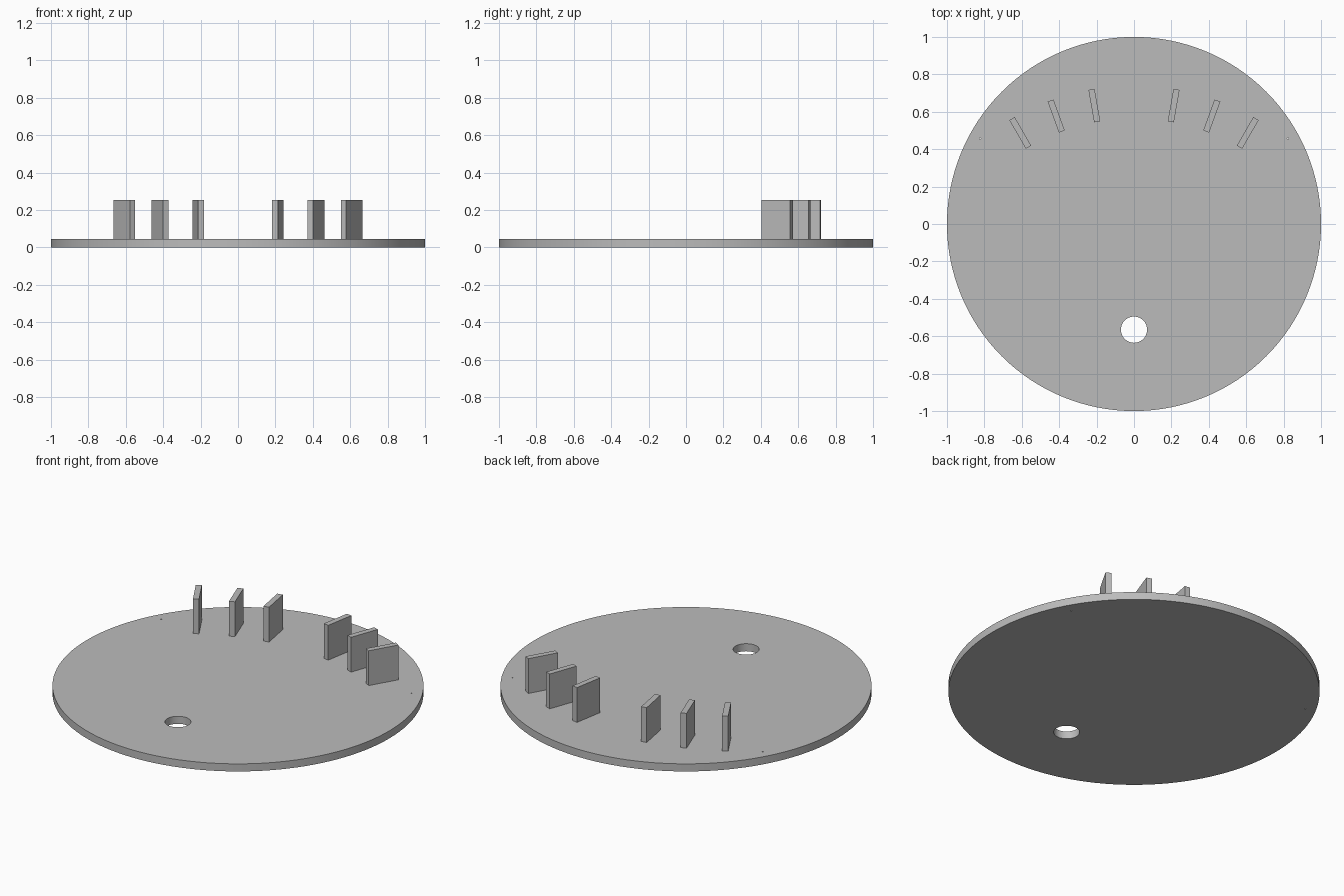
import bpy
import math

default = bpy.data.objects.get("Cube")
if default:
    bpy.data.objects.remove(default, do_unlink=True)

DISC_TOP = 0.045
FIN_TOP = 0.252

# Single plain grey
grey = bpy.data.materials.new("plain_grey")
grey.use_nodes = True
colour = (0.5, 0.5, 0.5, 1.0)
grey.diffuse_color = colour
grey.node_tree.nodes["Principled BSDF"].inputs["Base Color"].default_value = colour


def cylinder(name, radius, x, y, bottom, top, sides):
    bpy.ops.mesh.primitive_cylinder_add(
        vertices=sides, radius=radius, depth=top - bottom,
        location=(x, y, (bottom + top) / 2))
    obj = bpy.context.object
    obj.name = name
    obj.data.materials.append(grey)
    return obj


# Round base plate
base = cylinder("base_disc", 1.0, 0, 0, 0, DISC_TOP, 128)

# Finger hole and two pin holes cut through the plate
holes = [("finger_hole", 0.07, 0, -0.565, 48),
         ("left_pin_hole", 0.004, 0.823, 0.455, 12),
         ("right_pin_hole", 0.004, -0.823, 0.455, 12)]
for name, radius, x, y, sides in holes:
    cutter = cylinder(name + "_cutter", radius, x, y, -0.1, 0.15, sides)
    cutter.hide_render = True
    cutter.hide_viewport = True
    cut = base.modifiers.new(name, "BOOLEAN")
    cut.operation = "DIFFERENCE"
    cut.solver = "EXACT"
    cut.object = cutter

# Apply the cuts, then smooth the round walls
bpy.ops.object.select_all(action="DESELECT")
base.select_set(True)
bpy.context.view_layer.objects.active = base
for name, *_ in holes:
    bpy.ops.object.modifier_apply(modifier=name)
bpy.ops.object.shade_smooth_by_angle(angle=math.radians(35))

# Upright fins fanned out on both sides: centre x, centre y, tilt in degrees
fins = [("inner", 0.212, 0.633, 10),
        ("middle", 0.416, 0.577, 20),
        ("outer", 0.608, 0.487, 30)]
for side, sign in (("left", 1), ("right", -1)):
    for name, x, y, tilt in fins:
        bpy.ops.mesh.primitive_cube_add(
            size=1, location=(sign * x, y, (DISC_TOP + FIN_TOP) / 2),
            rotation=(0, 0, -sign * math.radians(tilt)))
        fin = bpy.context.object
        fin.name = f"{side}_{name}_fin"
        fin.scale = (0.033, 0.176, FIN_TOP - DISC_TOP)
        fin.data.materials.append(grey)
